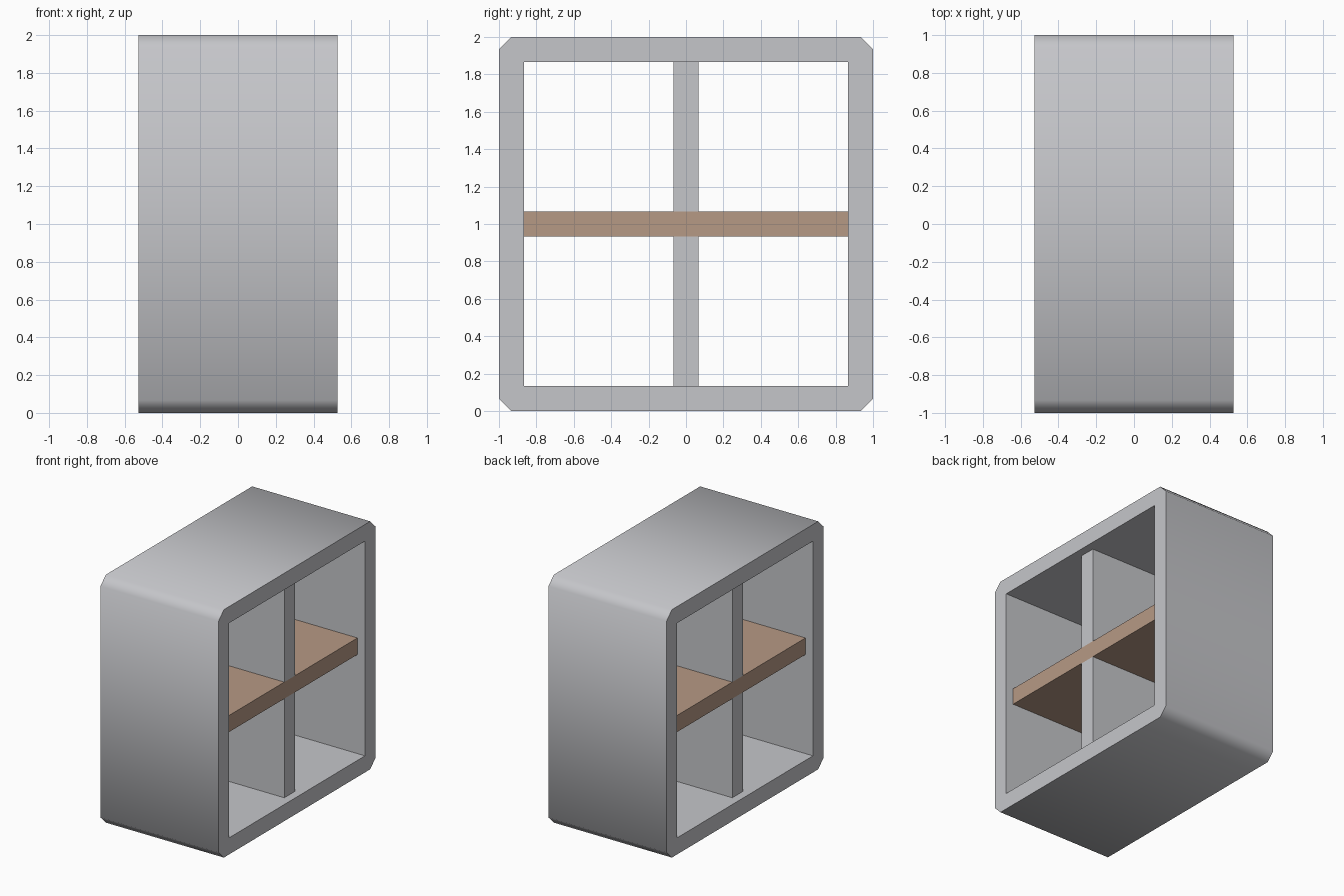
import bpy
import bmesh

cube = bpy.data.objects.get("Cube")
if cube:
    bpy.data.objects.remove(cube, do_unlink=True)

HALF = 1.0        # half of the outer height and width
DEPTH = 0.527     # half depth of the frame along x
UNIT = 0.067      # chamfer, recess and half board thickness
INNER = HALF - 2 * UNIT


def material(name, rgb):
    mat = bpy.data.materials.new(name)
    mat.use_nodes = True
    color = (*rgb, 1.0)
    mat.diffuse_color = color
    mat.node_tree.nodes["Principled BSDF"].inputs["Base Color"].default_value = color
    return mat


def add_object(name, bm, mat):
    bmesh.ops.recalc_face_normals(bm, faces=bm.faces[:])
    mesh = bpy.data.meshes.new(name)
    bm.to_mesh(mesh)
    bm.free()
    mesh.materials.append(mat)
    obj = bpy.data.objects.new(name, mesh)
    bpy.context.collection.objects.link(obj)
    return obj


def board(name, y_half, z_low, z_high, mat):
    bm = bmesh.new()
    bmesh.ops.create_cube(bm, size=2)
    for v in bm.verts:
        v.co.x *= DEPTH - UNIT
        v.co.y *= y_half
        v.co.z = z_high if v.co.z > 0 else z_low
    return add_object(name, bm, mat)


grey = material("light grey metal", (0.56, 0.565, 0.59))
wood = material("brown wood", (0.47, 0.32, 0.235))

# Frame: chamfered outer outline and square opening, swept along x
bm = bmesh.new()
c = HALF - UNIT
outer = [(c, -HALF), (HALF, -c), (HALF, c), (c, HALF),
         (-c, HALF), (-HALF, c), (-HALF, -c), (-c, -HALF)]
inner = [(INNER, -INNER), (INNER, INNER), (-INNER, INNER), (-INNER, -INNER)]
rings = []
for x in (-DEPTH, DEPTH):
    out = [bm.verts.new((x, y, HALF + z)) for y, z in outer]
    hole = [bm.verts.new((x, y, HALF + z)) for y, z in inner]
    rings.append((out, hole))
    for k in range(4):
        a, b, n = out[2 * k], out[2 * k + 1], out[(2 * k + 2) % 8]
        bm.faces.new((a, b, hole[k]))
        bm.faces.new((b, n, hole[(k + 1) % 4], hole[k]))
for near, far in zip(*rings):
    for i in range(len(near)):
        j = (i + 1) % len(near)
        bm.faces.new((near[i], near[j], far[j], far[i]))
frame = add_object("frame", bm, grey)

# Smooth around the chamfers, sharp at the rims
bpy.ops.object.select_all(action="DESELECT")
frame.select_set(True)
bpy.context.view_layer.objects.active = frame
bpy.ops.object.shade_smooth_by_angle(angle=1.0)

# Shelf and the dividers above and below it
board("shelf", INNER, HALF - UNIT, HALF + UNIT, wood)
board("lower_divider", UNIT, HALF - INNER, HALF - UNIT, grey)
board("upper_divider", UNIT, HALF + UNIT, HALF + INNER, grey)
